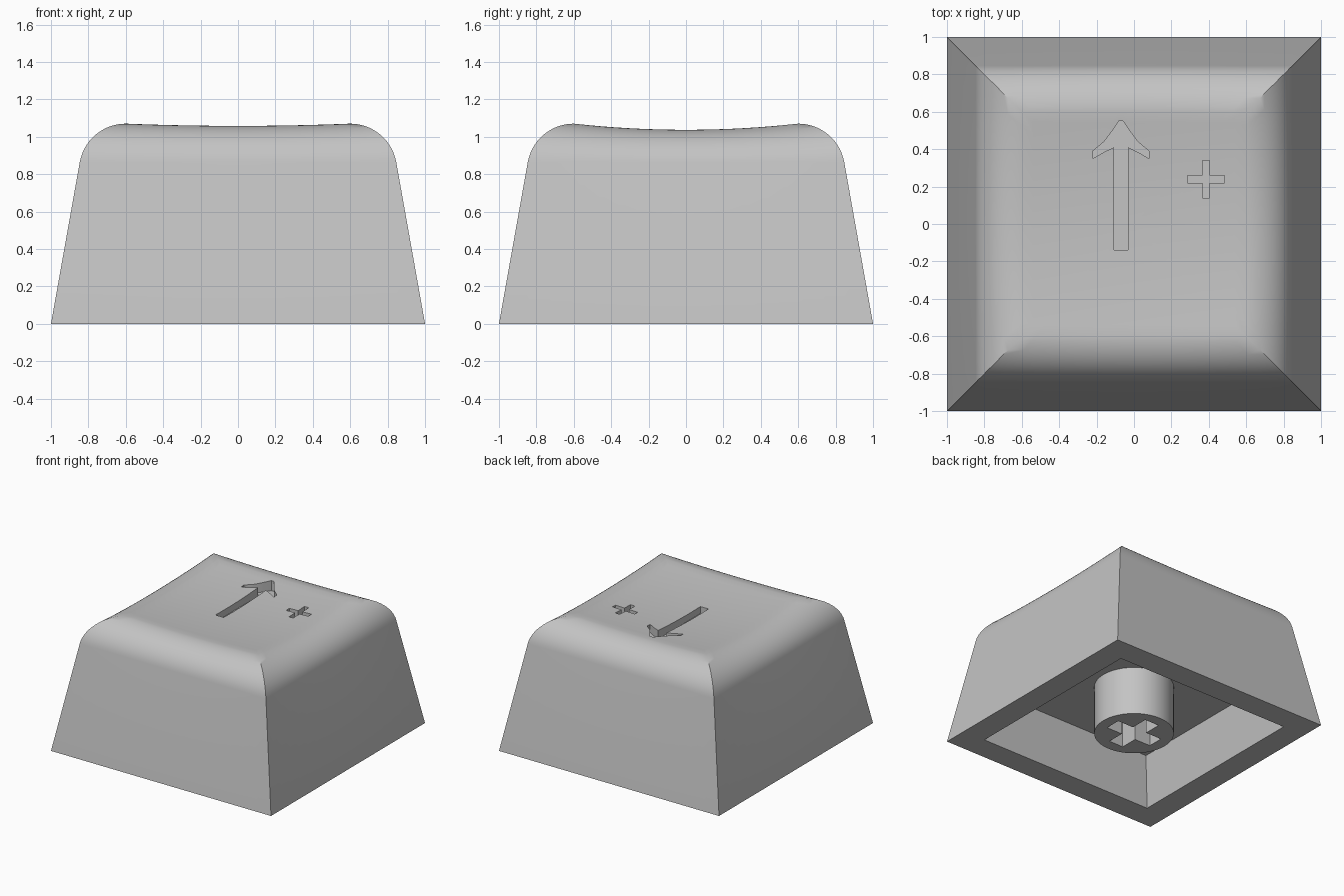
import bpy, bmesh, math

if "Cube" in bpy.data.objects:
    bpy.data.objects.remove(bpy.data.objects["Cube"])

grey = bpy.data.materials.new("light grey plastic")
grey.diffuse_color = (0.55, 0.55, 0.55, 1)
grey.use_nodes = True
grey.node_tree.nodes["Principled BSDF"].inputs["Base Color"].default_value = grey.diffuse_color

TOP, CREST, R = 1.07, 0.60, 0.25       # rim height, rim half width, shoulder radius
N = 16                                 # segments per side of each square loop


def finish(name, bm):
    bmesh.ops.recalc_face_normals(bm, faces=bm.faces)
    me = bpy.data.meshes.new(name)
    bm.to_mesh(me)
    bm.free()
    ob = bpy.data.objects.new(name, me)
    bpy.context.collection.objects.link(ob)
    me.materials.append(grey)
    return ob


def unit_square():
    """Points around a square of half width 1."""
    pts = []
    for k in range(4):
        for i in range(N):
            a, b = -1 + 2 * i / N, -1
            for _ in range(k):
                a, b = -b, a
            pts.append((a, b))
    return pts


def dip(u, v):
    """Depth of the finger dish below the rim corners."""
    return 0.012 * (1 - u * u) + 0.033 * (1 - v * v)


def prism(name, outline, z0, z1):
    bm = bmesh.new()
    face = bm.faces.new([bm.verts.new((x, y, z0)) for x, y in outline])
    ext = bmesh.ops.extrude_face_region(bm, geom=[face])
    for v in ext["geom"]:
        if isinstance(v, bmesh.types.BMVert):
            v.co.z = z1
    return finish(name, bm)


def plus(cx, cy, l, w):
    q = [(l, -w), (l, w), (w, w)]
    pts = []
    for _ in range(4):
        pts += q
        q = [(-y, x) for x, y in q]
    return [(cx + x, cy + y) for x, y in pts]


def cut(ob, cutter):
    mod = ob.modifiers.new("cut", 'BOOLEAN')
    mod.operation, mod.solver, mod.object = 'DIFFERENCE', 'EXACT', cutter
    bpy.context.view_layer.objects.active = ob
    bpy.ops.object.modifier_apply(modifier=mod.name)
    bpy.data.objects.remove(cutter)


def smooth(ob):
    bpy.ops.object.select_all(action='DESELECT')
    ob.select_set(True)
    bpy.context.view_layer.objects.active = ob
    bpy.ops.object.shade_smooth_by_angle(angle=math.radians(30))


# Cap shell: square loops from the hollow ceiling, round the rim, up to the dish
sq = unit_square()
loops = [[(u * r, v * r, z) for u, v in sq]
         for r, z in [(0.73, 0.40), (0.80, 0), (1.0, 0)]]
a0 = math.radians(10)
z_start = TOP - R + R * math.sin(a0)
for i in range(15):
    a = a0 + (math.pi / 2 - a0) * i / 14
    r, z = CREST + R * math.cos(a), TOP - R + R * math.sin(a)
    loops.append([(u * r, v * r, z_start + (z - z_start) * (1 - dip(u, v) / (TOP - z_start)))
                  for u, v in sq])
for i in range(9, 0, -1):
    s = i / 10
    loops.append([(u * s * CREST, v * s * CREST, TOP - dip(u * s, v * s)) for u, v in sq])

bm = bmesh.new()
rings = [[bm.verts.new(p) for p in loop] for loop in loops]
for a, b in zip(rings, rings[1:]):
    for i in range(len(a)):
        j = (i + 1) % len(a)
        bm.faces.new((a[i], a[j], b[j], b[i]))
bm.faces.new(rings[0])
centre = bm.verts.new((0, 0, TOP - dip(0, 0)))
for i in range(len(sq)):
    bm.faces.new((rings[-1][i], rings[-1][(i + 1) % len(sq)], centre))
cap = finish("key_cap", bm)

# Engraved arrow and plus on the top
half = [(0.012, 0.55), (0.045, 0.50), (0.09, 0.44), (0.15, 0.39), (0.15, 0.35),
        (0.09, 0.385), (0.037, 0.41), (0.037, -0.14)]
arrow = [(-0.07 + x, y) for x, y in half] + [(-0.07 - x, y) for x, y in reversed(half)]
cut(cap, prism("arrow_cutter", arrow, 0.97, 1.3))
cut(cap, prism("plus_cutter", plus(0.385, 0.24, 0.10, 0.02), 0.97, 1.3))
smooth(cap)

# Round stem under the cap with a cross-shaped socket
circle = [(0.30 * math.cos(t * math.tau / 64), 0.30 * math.sin(t * math.tau / 64))
          for t in range(64)]
stem = prism("stem", circle, 0, 0.43)
cut(stem, prism("socket_cutter", plus(0, 0, 0.21, 0.065), -0.1, 0.38))
smooth(stem)
